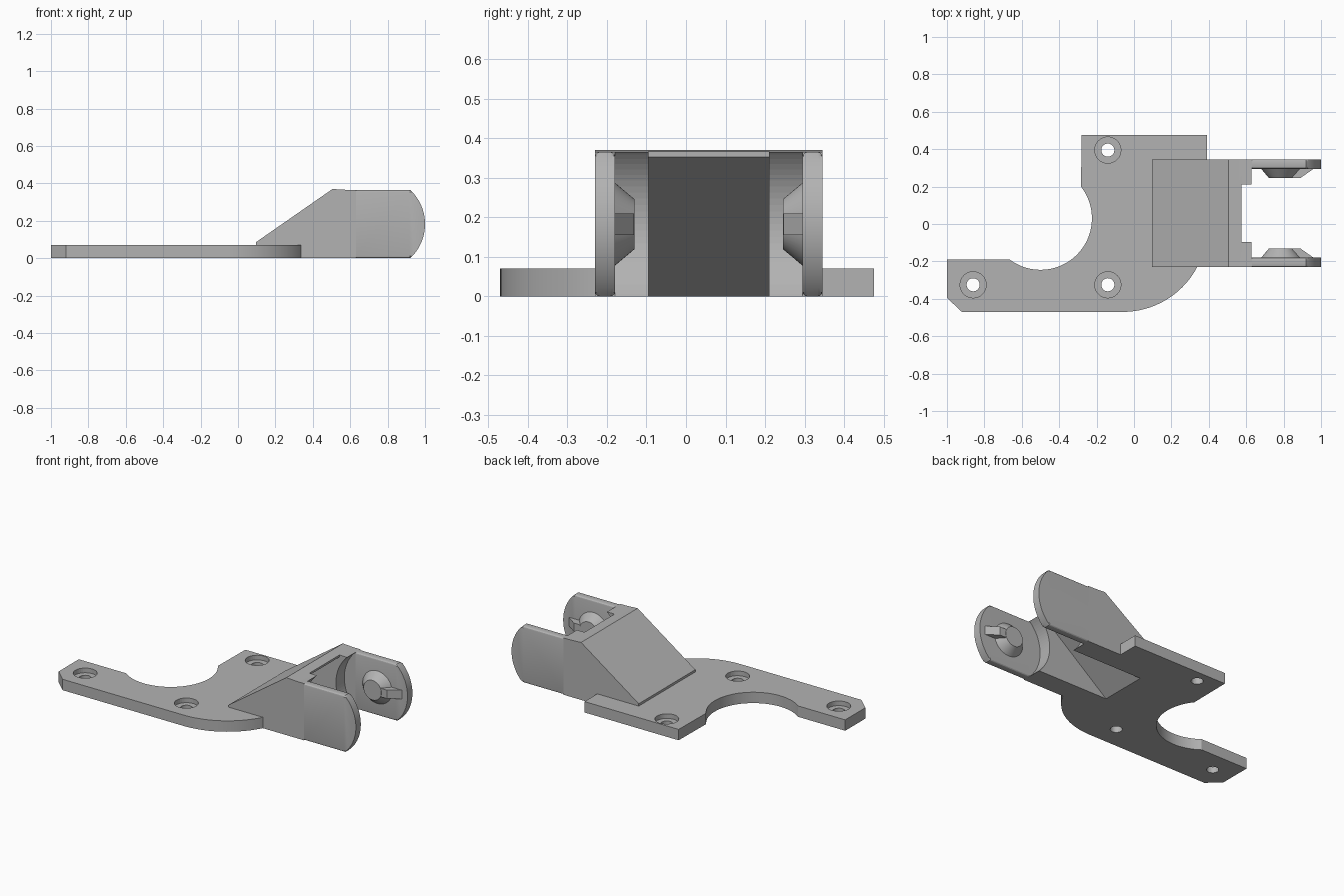
import bpy, bmesh, math
from mathutils import Matrix

cube = bpy.data.objects.get("Cube")
if cube:
    bpy.data.objects.remove(cube, do_unlink=True)

grey = bpy.data.materials.new("matte grey")
grey.use_nodes = True
colour = (0.45, 0.45, 0.45, 1)
grey.diffuse_color = colour
grey.node_tree.nodes["Principled BSDF"].inputs["Base Color"].default_value = colour

MID = 0.0575          # centre line of the fork in y
OUTER, INNER, CHANNEL = 0.2875, 0.2375, 0.1525


def arc(cx, cy, r, a0, a1, n):
    return [(cx + r * math.cos(math.radians(a0 + (a1 - a0) * i / n)),
             cy + r * math.sin(math.radians(a0 + (a1 - a0) * i / n))) for i in range(n + 1)]


def finish(bm, name):
    bmesh.ops.recalc_face_normals(bm, faces=bm.faces)
    mesh = bpy.data.meshes.new(name)
    bm.to_mesh(mesh)
    bm.free()
    mesh.materials.append(grey)
    ob = bpy.data.objects.new(name, mesh)
    bpy.context.collection.objects.link(ob)
    return ob


def prism(points, lo, hi, axis):
    """Extrude a 2D outline along y (outline in xz) or z (outline in xy)."""
    bm = bmesh.new()
    place = (lambda p, d: (p[0], d, p[1])) if axis == "y" else (lambda p, d: (p[0], p[1], d))
    a = [bm.verts.new(place(p, lo)) for p in points]
    b = [bm.verts.new(place(p, hi)) for p in points]
    bm.faces.new(a)
    bm.faces.new(b[::-1])
    for i in range(len(a)):
        j = (i + 1) % len(a)
        bm.faces.new((a[i], b[i], b[j], a[j]))
    return bm


def cut(ob, cutters):
    for c in cutters:
        mod = ob.modifiers.new("cut", "BOOLEAN")
        mod.operation = "DIFFERENCE"
        mod.solver = "EXACT"
        mod.object = c
        c.hide_render = True
        c.hide_set(True)


# Mounting plate with a round bite and a rounded corner
outline = [(-1, -0.19), (-1, -0.395), (-0.92, -0.47)]
outline += arc(-0.06, -0.02, 0.45, -90, 0, 24)
outline += [(0.39, 0.475), (-0.28, 0.475)]
outline += arc(-0.5, 0.03, 0.275, 38, -127, 40)
outline[-1] = (-0.665, -0.19)
plate = finish(prism(outline, 0, 0.07, "z"), "mounting_plate")

# Screw holes with counterbores
hole_cutters = []
for x, y in ((-0.14, 0.395), (-0.86, -0.325), (-0.14, -0.325)):
    for r, z in ((0.035, -0.1), (0.07, 0.04)):
        hole_cutters.append(finish(prism(arc(x, y, r, 0, 348.75, 31), z, 0.2, "z"), "hole_cutter"))

# Sloped channel open to the bottom and the fork side
channel = finish(prism([(0.066, -0.05), (0.575, 0.353), (0.575, 0.5), (0.9, 0.5), (0.9, -0.05)],
                       MID - CHANNEL, MID + CHANNEL, "y"), "channel_cutter")
# Round clearance between the cheeks
clearance = finish(prism(arc(0.8, 0.1825, 0.25, 0, 356.25, 95), MID - INNER, MID + INNER, "y"),
                   "clearance_cutter")
cut(plate, hole_cutters + [channel])

# Ramp body
ramp = finish(prism([(0.095, 0), (0.095, 0.085), (0.505, 0.37), (0.575, 0.366), (0.63, 0.365), (0.63, 0)],
                    MID - OUTER, MID + OUTER, "y"), "ramp_body")
cut(ramp, [channel, clearance])
parts = [plate, ramp]

# Fork arms with softened rims, and tapered snap bosses with a ridge
arm_profile = [(0.63, 0)] + arc(0.75, 0.1825, 0.25, -46.9, 46.9, 28) + [(0.63, 0.365)]
for side, label in ((-1, "right"), (1, "left")):
    bm = prism(arm_profile, MID + side * INNER, MID + side * OUTER, "y")
    rims = [e for e in bm.edges
            if abs(e.verts[0].co.y - e.verts[1].co.y) < 0.001
            and max(v.co.x for v in e.verts) > 0.64]
    bmesh.ops.bevel(bm, geom=rims, offset=0.012, segments=3, profile=0.5, affect="EDGES")
    parts.append(finish(bm, label + "_fork_arm"))

    bm = bmesh.new()
    turn = Matrix.Rotation(math.radians(90 * side), 4, "X")
    bmesh.ops.create_cone(bm, cap_ends=True, segments=48, radius1=0.105, radius2=0.063, depth=0.05,
                          matrix=Matrix.Translation((0.785, MID + side * (INNER - 0.025), 0.1825)) @ turn)
    parts.append(finish(bm, label + "_boss"))

    base, top = MID + side * INNER, MID + side * (INNER - 0.049)
    ridge = [(0.785, base), (0.785, top), (0.89, top), (0.96, base)]
    parts.append(finish(prism(ridge, 0.155, 0.21, "z"), label + "_boss_ridge"))

# Smooth the curved faces, keep the edges sharp
bpy.ops.object.select_all(action="DESELECT")
for ob in parts:
    ob.select_set(True)
bpy.context.view_layer.objects.active = plate
bpy.ops.object.shade_smooth_by_angle(angle=math.radians(25))
